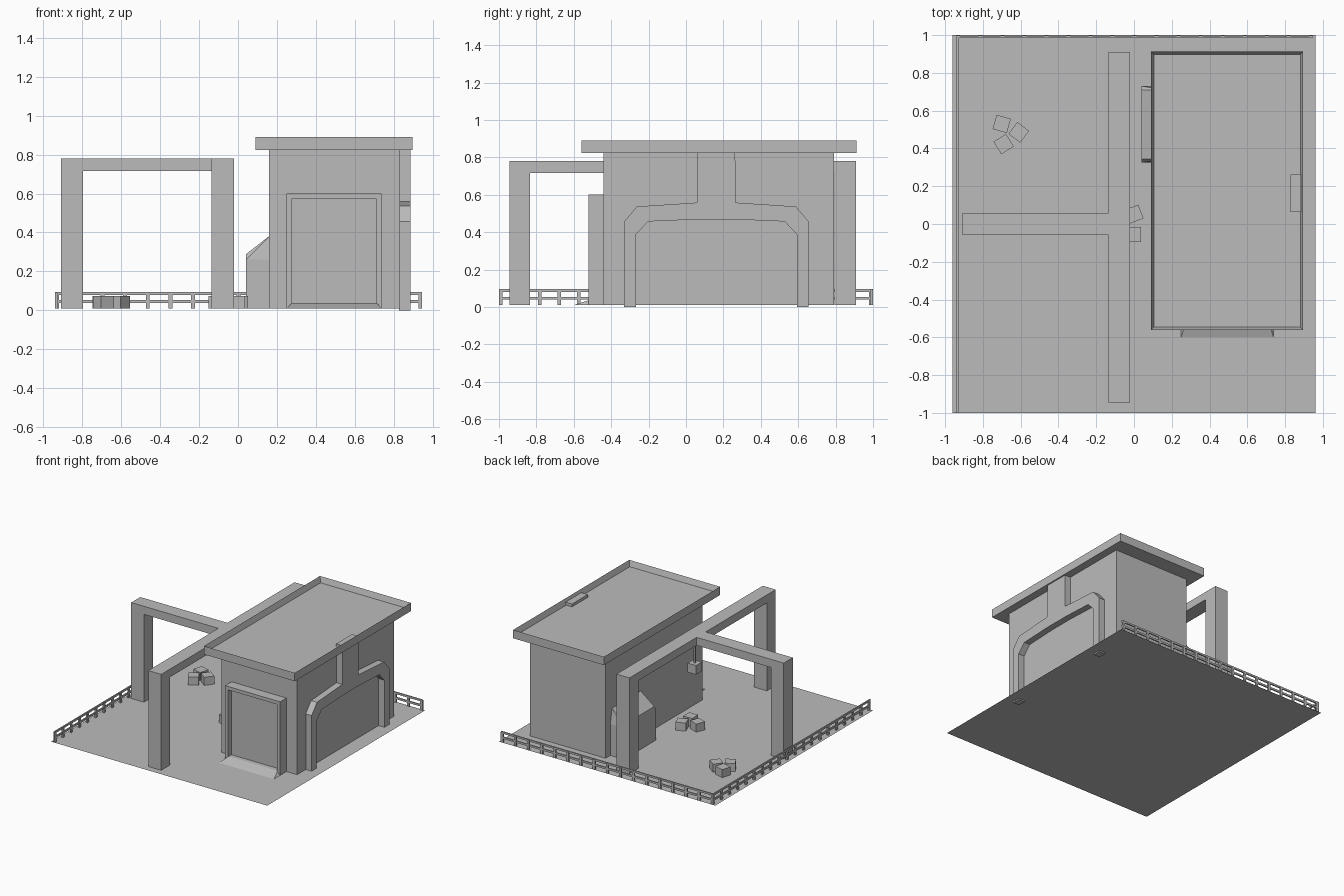
import bpy, bmesh, math
from mathutils import Vector

if "Cube" in bpy.data.objects:
    bpy.data.objects.remove(bpy.data.objects["Cube"])

grey = bpy.data.materials.new("plain_grey")
grey.diffuse_color = (0.5, 0.5, 0.5, 1)
grey.use_nodes = True
grey.node_tree.nodes["Principled BSDF"].inputs["Base Color"].default_value = grey.diffuse_color


def finish(name, bm):
    bmesh.ops.recalc_face_normals(bm, faces=bm.faces)
    me = bpy.data.meshes.new(name)
    bm.to_mesh(me)
    bm.free()
    me.materials.append(grey)
    ob = bpy.data.objects.new(name, me)
    bpy.context.collection.objects.link(ob)
    return ob


def add_box(bm, x, y, z):
    """Axis-aligned box from (min, max) ranges."""
    vs = bmesh.ops.create_cube(bm, size=1)["verts"]
    for v in vs:
        v.co = Vector([r[0] + (c + 0.5) * (r[1] - r[0]) for c, r in zip(v.co, (x, y, z))])


def boxes(name, *parts):
    bm = bmesh.new()
    for p in parts:
        add_box(bm, *p)
    return finish(name, bm)


def hull(name, pts):
    bm = bmesh.new()
    vs = [bm.verts.new(p) for p in pts]
    bmesh.ops.convex_hull(bm, input=vs)
    bmesh.ops.dissolve_limit(bm, angle_limit=0.01, verts=bm.verts, edges=bm.edges)
    return finish(name, bm)


# ground sheet
bm = bmesh.new()
bm.faces.new([bm.verts.new((x, y, 0.01)) for x, y in
              ((-0.96, -1), (0.96, -1), (0.96, 1), (-0.96, 1))])
finish("ground_sheet", bm)

# building walls
boxes("building_walls", ((0.16, 0.833), (-0.44, 0.79), (0.01, 0.825)))

# roof slab with a sunken top
bm = bmesh.new()
add_box(bm, (0.09, 0.896), (-0.56, 0.912), (0.823, 0.89))
top = max(bm.faces, key=lambda f: f.calc_center_median().z)
bmesh.ops.inset_region(bm, faces=[top], thickness=0.022)
bmesh.ops.translate(bm, verts=top.verts, vec=(0, 0, -0.045))
finish("roof_slab", bm)

# arch relief on the right wall, half outline mirrored about its middle
mid = 0.1625
outer = [(0.493, 0), (0.493, 0.457), (0.425, 0.537), (0.103, 0.558), (0.1, 0.868)]
inner = [(0.1, 0.468), (0.365, 0.457), (0.43, 0.388), (0.43, 0)]
half = outer + inner
bm = bmesh.new()
outline = ([(mid + d, z) for d, z in outer] +
           [(mid - d, z) for d, z in reversed(outer)] +
           [(mid - d, z) for d, z in reversed(inner)] +
           [(mid + d, z) for d, z in inner])
face = bm.faces.new([bm.verts.new((0.828, y, z)) for y, z in outline])
ext = bmesh.ops.extrude_face_region(bm, geom=[face])["geom"]
bmesh.ops.translate(bm, vec=(0.057, 0, 0),
                    verts=[g for g in ext if isinstance(g, bmesh.types.BMVert)])
finish("arch_relief", bm)

# door frame, recessed door and sill ramp
fy = (-0.52, -0.435)
boxes("door_frame",
      ((0.25, 0.276), fy, (0.01, 0.6)),
      ((0.712, 0.738), fy, (0.01, 0.6)),
      ((0.276, 0.712), fy, (0.572, 0.6)),
      ((0.276, 0.712), fy, (0.01, 0.035)))
boxes("door_panel", ((0.276, 0.712), (-0.475, -0.435), (0.035, 0.572)))
hull("door_ramp", [(0.25, -0.598, 0.01), (0.738, -0.598, 0.01),
                   (0.25, -0.515, 0.01), (0.738, -0.515, 0.01),
                   (0.276, -0.515, 0.038), (0.712, -0.515, 0.038)])

# sloped hopper on the left wall
pts = []
for y0, y1 in ((0.325, 0.345), (0.73, 0.71)):
    pts += [(x, y0, z) for x in (0.04, 0.165) for z in (0.01, 0.26)]
    pts += [(0.04, y1, 0.288), (0.165, y1, 0.385)]
hull("side_hopper", pts)

# T-shaped gantry on three legs
gx, gy, gz = (-0.135, -0.02), (-0.057, 0.058), (0.715, 0.78)
bz = (0.01, 0.715)
boxes("gantry_long_beam", (gx, (-0.945, 0.91), gz))
boxes("gantry_cross_beam", ((-0.908, -0.135), gy, gz))
boxes("gantry_front_leg", (gx, (-0.945, -0.833), bz))
boxes("gantry_back_leg", (gx, (0.795, 0.91), bz))
boxes("gantry_left_leg", ((-0.908, -0.796), gy, bz))

# hanging load below the beam crossing
boxes("hoist_cable", ((-0.084, -0.071), (-0.007, 0.006), (0.54, 0.72)))
boxes("hanging_crate", ((-0.115, -0.04), (-0.038, 0.037), (0.467, 0.54)))

# crates in two piles
crates = [(-0.70, 0.53, -16), (-0.61, 0.485, -37), (-0.69, 0.423, 32),
          (0.0, 0.052, 21), (-0.003, -0.055, 0), (-0.1, -0.005, -21)]
for i, (x, y, a) in enumerate(crates):
    s = 0.039
    ob = boxes(f"crate_{i + 1}", ((-s, s), (-s, s), (0.01, 0.075)))
    ob.location = (x, y, 0)
    ob.rotation_euler.z = math.radians(a)


# low fences: posts with two rails
def fence(name, start, end, gaps, place):
    parts = [place((start, end), (0, 0.01), z) for z in ((0.08, 0.095), (0.039, 0.054))]
    for i in range(gaps + 1):
        u = start + (end - start - 0.02) * i / gaps
        parts.append(place((u, u + 0.02), (0.001, 0.013), (0.01, 0.09)))
    boxes(name, *parts)


fence("back_fence", -0.94, 0.946, 16,
      lambda u, d, z: (u, (0.986 + d[0], 0.986 + d[1]), z))
fence("left_fence", -1.0, 0.999, 19,
      lambda u, d, z: ((-0.94 + d[0], -0.94 + d[1]), u, z))
